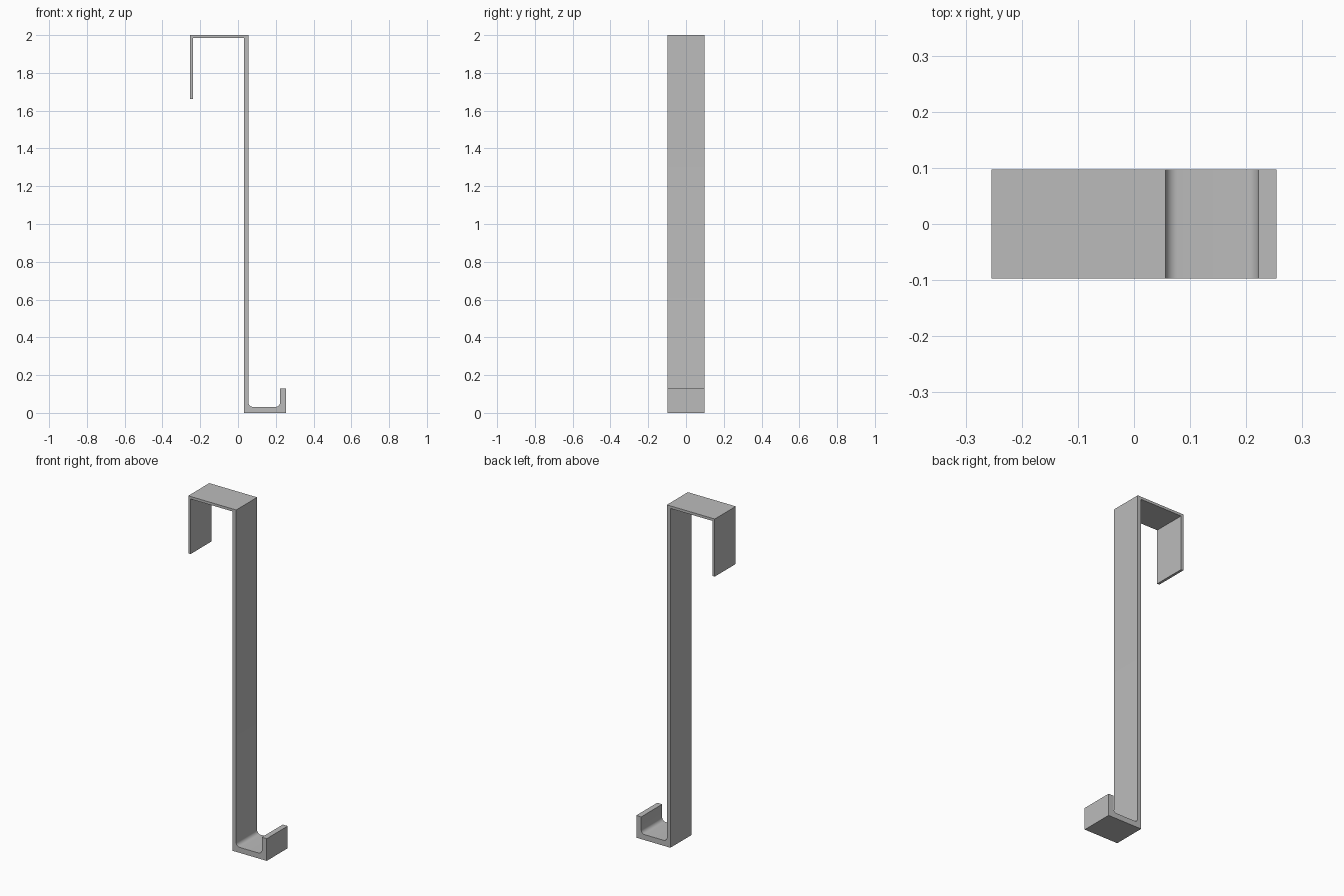
import bpy
import bmesh
from math import cos, sin, pi

cube = bpy.data.objects.get("Cube")
if cube:
    bpy.data.objects.remove(cube, do_unlink=True)

# Main dimensions
HALF_WIDTH = 0.097
LEFT, RIGHT = -0.254, 0.254
STEM_IN, STEM_OUT = 0.033, 0.056
STRAP = 0.015
FLAP_END, TOP = 1.663, 2.0
LIP_IN, LIP_TOP = 0.222, 0.13
FLOOR = 0.032
FILLET = 0.022


def arc(cx, cz, start, end, steps=8):
    """Points of a rounded inside corner."""
    angles = [start + (end - start) * i / steps for i in range(steps + 1)]
    return [(cx + FILLET * cos(a), cz + FILLET * sin(a)) for a in angles]


# Side profile of the bent strap
profile = [
    (LEFT, FLAP_END), (LEFT + STRAP, FLAP_END),
    (LEFT + STRAP, TOP - STRAP), (STEM_IN, TOP - STRAP),
    (STEM_IN, 0), (RIGHT, 0), (RIGHT, LIP_TOP), (LIP_IN, LIP_TOP),
]
profile += arc(LIP_IN - FILLET, FLOOR + FILLET, 0, -pi / 2)
profile += arc(STEM_OUT + FILLET, FLOOR + FILLET, -pi / 2, -pi)
profile += [(STEM_OUT, TOP), (LEFT, TOP)]

# Extrude the profile across the width
bm = bmesh.new()
face = bm.faces.new([bm.verts.new((x, -HALF_WIDTH, z)) for x, z in profile])
ext = bmesh.ops.extrude_face_region(bm, geom=[face])
moved = [v for v in ext["geom"] if isinstance(v, bmesh.types.BMVert)]
bmesh.ops.translate(bm, verts=moved, vec=(0, 2 * HALF_WIDTH, 0))
bmesh.ops.recalc_face_normals(bm, faces=bm.faces)
mesh = bpy.data.meshes.new("door_hook")
bm.to_mesh(mesh)
bm.free()

hook = bpy.data.objects.new("door_hook", mesh)
bpy.context.collection.objects.link(hook)

# Plain grey finish
grey = bpy.data.materials.new("grey")
grey.use_nodes = True
colour = (0.5, 0.5, 0.5, 1)
grey.diffuse_color = colour
grey.node_tree.nodes["Principled BSDF"].inputs["Base Color"].default_value = colour
mesh.materials.append(grey)

# Smooth fillets, sharp corners
bpy.ops.object.select_all(action='DESELECT')
hook.select_set(True)
bpy.context.view_layer.objects.active = hook
bpy.ops.object.shade_smooth_by_angle()
